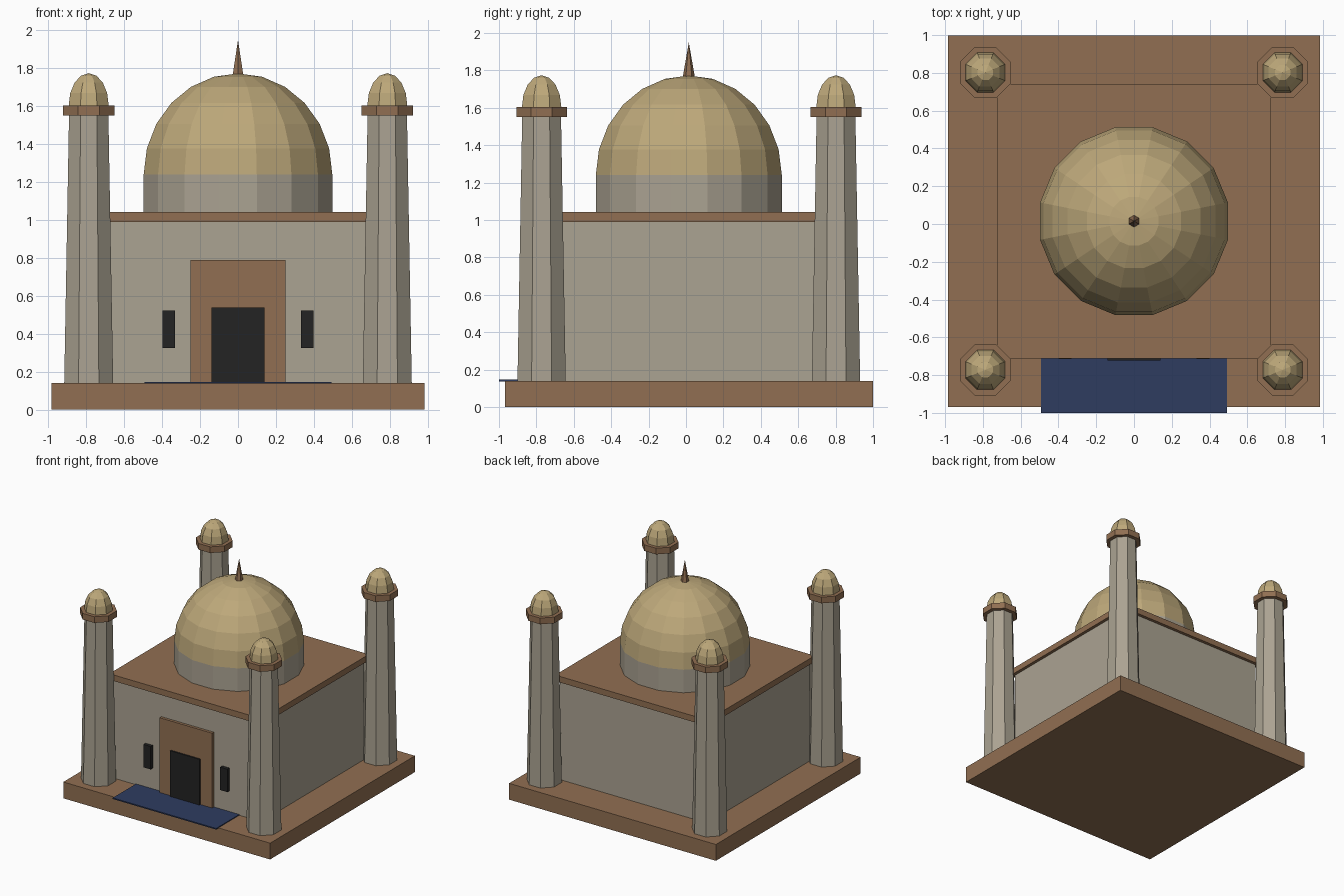
import bpy, math

if "Cube" in bpy.data.objects:
    bpy.data.objects.remove(bpy.data.objects["Cube"])

CY = 0.015  # building centre in y; the carpet overhangs the front


def material(name, r, g, b):
    def lin(c):
        c /= 255
        return c / 12.92 if c <= 0.04045 else ((c + 0.055) / 1.055) ** 2.4
    m = bpy.data.materials.new(name)
    m.diffuse_color = (lin(r), lin(g), lin(b), 1)
    m.use_nodes = True
    m.node_tree.nodes["Principled BSDF"].inputs["Base Color"].default_value = m.diffuse_color
    return m


STONE = material("stone", 171, 163, 146)
BROWN = material("brown trim", 145, 111, 82)
GOLD = material("pale gold", 189, 168, 122)
NAVY = material("navy cloth", 46, 60, 96)
BLACK = material("black opening", 35, 35, 35)


def mesh_object(name, verts, faces, mat):
    me = bpy.data.meshes.new(name)
    me.from_pydata(verts, [], faces)
    me.materials.append(mat)
    ob = bpy.data.objects.new(name, me)
    bpy.context.collection.objects.link(ob)
    return ob


def box(name, x0, x1, y0, y1, z0, z1, mat):
    v = [(x, y, z) for z in (z0, z1) for x, y in ((x0, y0), (x1, y0), (x1, y1), (x0, y1))]
    f = [(3, 2, 1, 0), (4, 5, 6, 7)] + [(i, (i + 1) % 4, (i + 1) % 4 + 4, i + 4) for i in range(4)]
    return mesh_object(name, v, f, mat)


def lathe(name, x, y, sides, profile, mat):
    """Faceted solid from (radius, z) rings; flats face the axes. Radius 0 ends in a point."""
    verts, faces, rings = [], [], []
    for r, z in profile:
        start = len(verts)
        if r == 0:
            verts.append((x, y, z))
            rings.append([start] * sides)
            continue
        for i in range(sides):
            a = 2 * math.pi * (i + 0.5) / sides
            verts.append((x + r * math.cos(a), y + r * math.sin(a), z))
        rings.append(list(range(start, start + sides)))
    for lo, hi in zip(rings, rings[1:]):
        for i in range(sides):
            j = (i + 1) % sides
            face = (lo[i], lo[j], hi[j], hi[i])
            faces.append(face[:3] if hi[i] == hi[j] else face)
    faces.append(rings[0][::-1])
    if profile[-1][0]:
        faces.append(rings[-1])
    return mesh_object(name, verts, faces, mat)


def dome_profile(r, h, z, steps):
    p = [(r * math.cos(math.pi / 2 * i / steps), z + h * math.sin(math.pi / 2 * i / steps))
         for i in range(steps)]
    return p + [(0, z + h)]


def square(name, half, z0, z1, mat):
    return box(name, -half, half, CY - half, CY + half, z0, z1, mat)


# Plinth, hall and flat roof
square("plinth", 0.984, 0, 0.14, BROWN)
square("hall", 0.70, 0.13, 1.0, STONE)
square("roof_slab", 0.7265, 0.99, 1.042, BROWN)

# Entrance
box("portal", -0.25, 0.25, -0.709, -0.66, 0.14, 0.79, BROWN)
box("door", -0.14, 0.14, -0.722, -0.66, 0.14, 0.54, BLACK)
for s, side in ((-1, "left"), (1, "right")):
    box("window_" + side, s * 0.365 - 0.034, s * 0.365 + 0.034, -0.714, -0.66, 0.325, 0.522, BLACK)
box("carpet", -0.492, 0.492, -1.0, -0.66, 0.137, 0.147, NAVY)

# Central dome
lathe("drum", 0, CY, 16, [(0.507, 1.03), (0.507, 1.24)], STONE)
lathe("main_dome", 0, CY, 16, dome_profile(0.507, 0.533, 1.24, 6), GOLD)
lathe("spire", 0, CY, 6, [(0.033, 1.76), (0, 1.95)], BROWN)

# Four corner towers
for sx, a in ((-1, "left"), (1, "right")):
    for sy, b in ((-1, "front"), (1, "back")):
        x, y, tag = sx * 0.787, CY + sy * 0.787, f"_{b}_{a}"
        lathe("tower" + tag, x, y, 8, [(0.142, 0.02), (0.112, 1.57)], STONE)
        lathe("tower_ring" + tag, x, y, 8, [(0.1465, 1.552), (0.1465, 1.605)], BROWN)
        lathe("tower_dome" + tag, x, y, 8, dome_profile(0.114, 0.17, 1.604, 4), GOLD)
